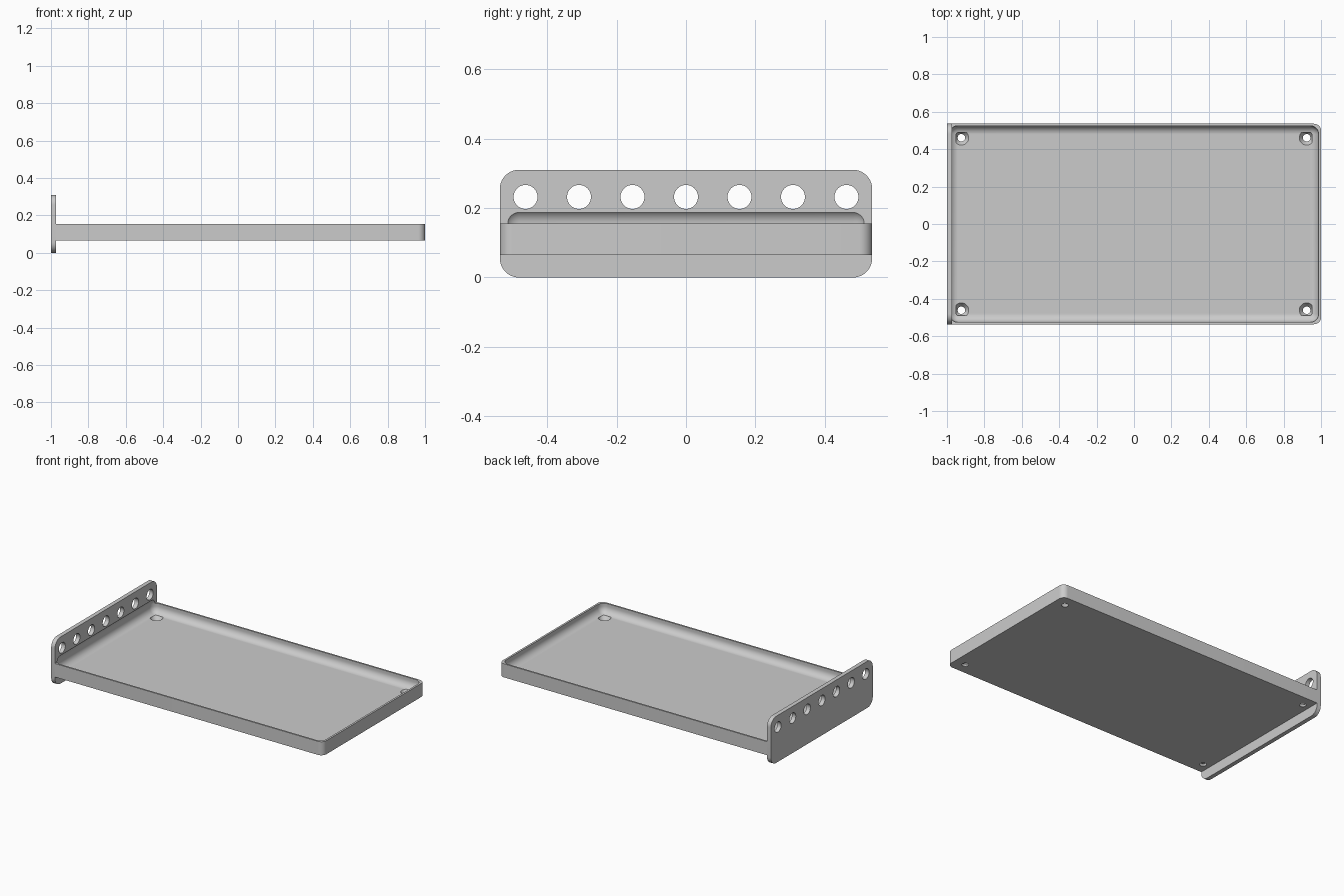
import bpy
import bmesh
from math import radians
from mathutils import Matrix, Vector

if "Cube" in bpy.data.objects:
    bpy.data.objects.remove(bpy.data.objects["Cube"], do_unlink=True)

GREY = (0.6, 0.6, 0.6)
grey = bpy.data.materials.new("plain_grey")
grey.use_nodes = True
grey.diffuse_color = (*GREY, 1)
grey.node_tree.nodes["Principled BSDF"].inputs["Base Color"].default_value = (*GREY, 1)


def finish(name, bm):
    bmesh.ops.recalc_face_normals(bm, faces=bm.faces)
    mesh = bpy.data.meshes.new(name)
    bm.to_mesh(mesh)
    bm.free()
    mesh.materials.append(grey)
    obj = bpy.data.objects.new(name, mesh)
    bpy.context.collection.objects.link(obj)
    return obj


def box(name, low, high, radius, pick):
    """Box between two corners, with the edges chosen by pick rounded."""
    low, high = Vector(low), Vector(high)
    bm = bmesh.new()
    bmesh.ops.create_cube(bm, size=1)
    bmesh.ops.scale(bm, vec=high - low, verts=bm.verts)
    bmesh.ops.translate(bm, vec=(low + high) / 2, verts=bm.verts)
    edges = [e for e in bm.edges if pick(e)]
    bmesh.ops.bevel(bm, geom=edges, offset=radius, segments=10,
                    profile=0.5, affect='EDGES')
    return finish(name, bm)


def along(edge, axis):
    return abs(edge.verts[0].co[axis] - edge.verts[1].co[axis]) > 1e-4


def cones(name, centres, r_low, r_high, depth, turn=Matrix()):
    """Set of round cutters joined in one mesh."""
    bm = bmesh.new()
    for c in centres:
        bmesh.ops.create_cone(bm, cap_ends=True, segments=40, radius1=r_low,
                              radius2=r_high, depth=depth,
                              matrix=Matrix.Translation(c) @ turn)
    return finish(name, bm)


def cut(obj, cutters):
    for cutter in cutters:
        mod = obj.modifiers.new("cut", 'BOOLEAN')
        mod.operation, mod.solver, mod.object = 'DIFFERENCE', 'EXACT', cutter
    graph = bpy.context.evaluated_depsgraph_get()
    mesh = bpy.data.meshes.new_from_object(obj.evaluated_get(graph))
    obj.modifiers.clear()
    obj.data = mesh


PLATE_X = -0.972   # inner face of the end plate
HALF_Y = 0.536
BASE, FLOOR, RIM = 0.065, 0.092, 0.155

# Tray body, rounded at the two free corners
tray = box("tray", (PLATE_X, -HALF_Y, BASE), (1, HALF_Y, RIM), 0.037,
           lambda e: along(e, 2) and e.verts[0].co.x > 0)

# Upright end plate with four rounded corners
end_plate = box("end_plate", (-1, -HALF_Y, 0), (PLATE_X, HALF_Y, 0.31), 0.055,
                lambda e: along(e, 0))

# Soft-edged hollow that also bites slightly into the end plate
hollow = box("hollow_cutter", (-0.987, -0.525, FLOOR), (0.987, 0.525, 0.199),
             0.045, lambda e: True)

# Countersunk screw holes in the tray floor
corners = [(sx * 0.923, sy * 0.461) for sx in (-1, 1) for sy in (-1, 1)]
thick = FLOOR - BASE
sinks = cones("countersink_cutter", [(x, y, FLOOR - thick / 2 + 0.001) for x, y in corners],
              0.02, 0.04, thick)
bores = cones("bore_cutter", [(x, y, BASE) for x, y in corners], 0.02, 0.02, 0.03)

# Row of seven round holes through the end plate
row = cones("row_cutter", [(PLATE_X, i * 0.154, 0.232) for i in range(-3, 4)],
            0.0345, 0.0345, 0.2, Matrix.Rotation(radians(90), 4, 'Y'))

cut(tray, [hollow, sinks, bores])
cut(end_plate, [hollow, row])
for helper in (hollow, sinks, bores, row):
    bpy.data.objects.remove(helper, do_unlink=True)

# Smooth the curved surfaces, keep real edges crisp
for obj in (tray, end_plate):
    bpy.ops.object.select_all(action='DESELECT')
    obj.select_set(True)
    bpy.context.view_layer.objects.active = obj
    bpy.ops.object.shade_smooth_by_angle(angle=radians(25))
